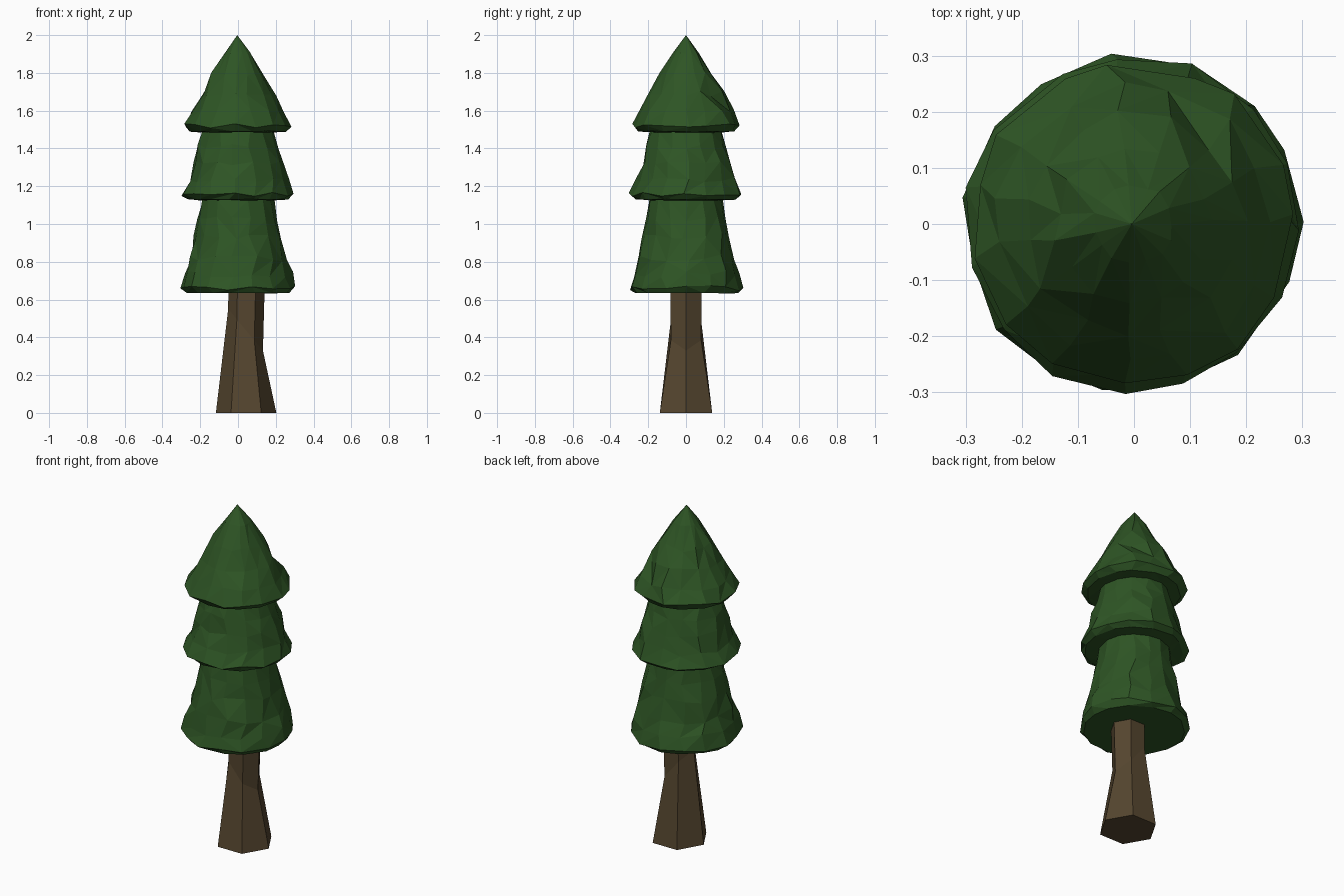
import bpy, bmesh, math, random

if "Cube" in bpy.data.objects:
    bpy.data.objects.remove(bpy.data.objects["Cube"])
random.seed(7)

def material(name, rgb):
    m = bpy.data.materials.new(name)
    m.diffuse_color = (*rgb, 1)
    m.use_nodes = True
    m.node_tree.nodes["Principled BSDF"].inputs["Base Color"].default_value = m.diffuse_color
    return m

def loft(name, rings, mat, tip=None, triangulate=False):
    """Skin rings of points, cap the bottom, and close at the tip or with a flat cap."""
    bm = bmesh.new()
    loops = [[bm.verts.new(p) for p in ring] for ring in rings]
    n = len(loops[0])
    for low, up in zip(loops, loops[1:]):
        for i in range(n):
            j = (i + 1) % n
            a, b, c, d = low[i], low[j], up[j], up[i]
            if not triangulate:
                bm.faces.new((a, b, c, d))
            elif random.random() < 0.5:
                bm.faces.new((a, b, c)); bm.faces.new((a, c, d))
            else:
                bm.faces.new((a, b, d)); bm.faces.new((b, c, d))
    bm.faces.new(loops[0][::-1])
    if tip:
        t = bm.verts.new(tip)
        for i in range(n):
            bm.faces.new((loops[-1][i], loops[-1][(i + 1) % n], t))
    else:
        bm.faces.new(loops[-1])
    bmesh.ops.recalc_face_normals(bm, faces=bm.faces)
    mesh = bpy.data.meshes.new(name)
    bm.to_mesh(mesh)
    bm.free()
    mesh.materials.append(mat)
    ob = bpy.data.objects.new(name, mesh)
    bpy.context.collection.objects.link(ob)
    return ob

# Trunk: six-sided, flared foot, slanted kink
def hexagon(cx, r, z, slant=0):
    angles = [k * math.pi / 3 for k in range(6)]
    return [(cx + r * math.cos(a), r * math.sin(a), z - slant * math.cos(a)) for a in angles]

loft("trunk", [hexagon(0.043, 0.16, 0), hexagon(0.04, 0.092, 0.44, 0.11),
               hexagon(0.045, 0.096, 0.66)], material("bark", (0.09, 0.06, 0.028)))

# Foliage: three stepped skirts, (radius, height, roughness)
profile = [
    (0.275, 0.635, 0.004), (0.302, 0.66, 0.008), (0.284, 0.735, 0.010), (0.258, 0.82, 0.010),
    (0.232, 0.93, 0.009), (0.213, 1.03, 0.008), (0.194, 1.125, 0.003),
    (0.268, 1.130, 0.004), (0.300, 1.16, 0.008), (0.264, 1.23, 0.010),
    (0.237, 1.32, 0.010), (0.212, 1.41, 0.008), (0.191, 1.485, 0.003),
    (0.255, 1.490, 0.004), (0.288, 1.52, 0.007), (0.245, 1.60, 0.009),
    (0.195, 1.69, 0.009), (0.138, 1.79, 0.007), (0.070, 1.905, 0.004)]
SIDES = 15
rings = []
for k, (r, z, rough) in enumerate(profile):
    ring = []
    for i in range(SIDES):
        a = 2 * math.pi * (i + random.uniform(-0.2, 0.2)) / SIDES
        rr = r + random.uniform(-rough, rough)
        zz = z + random.uniform(-1, 1) * (rough * 1.8 if rough > 0.005 else 0.002)
        ring.append((rr * math.cos(a), rr * math.sin(a), zz))
    rings.append(ring)
loft("foliage", rings, material("needles", (0.027, 0.09, 0.018)), tip=(-0.004, 0, 2.0), triangulate=True)
